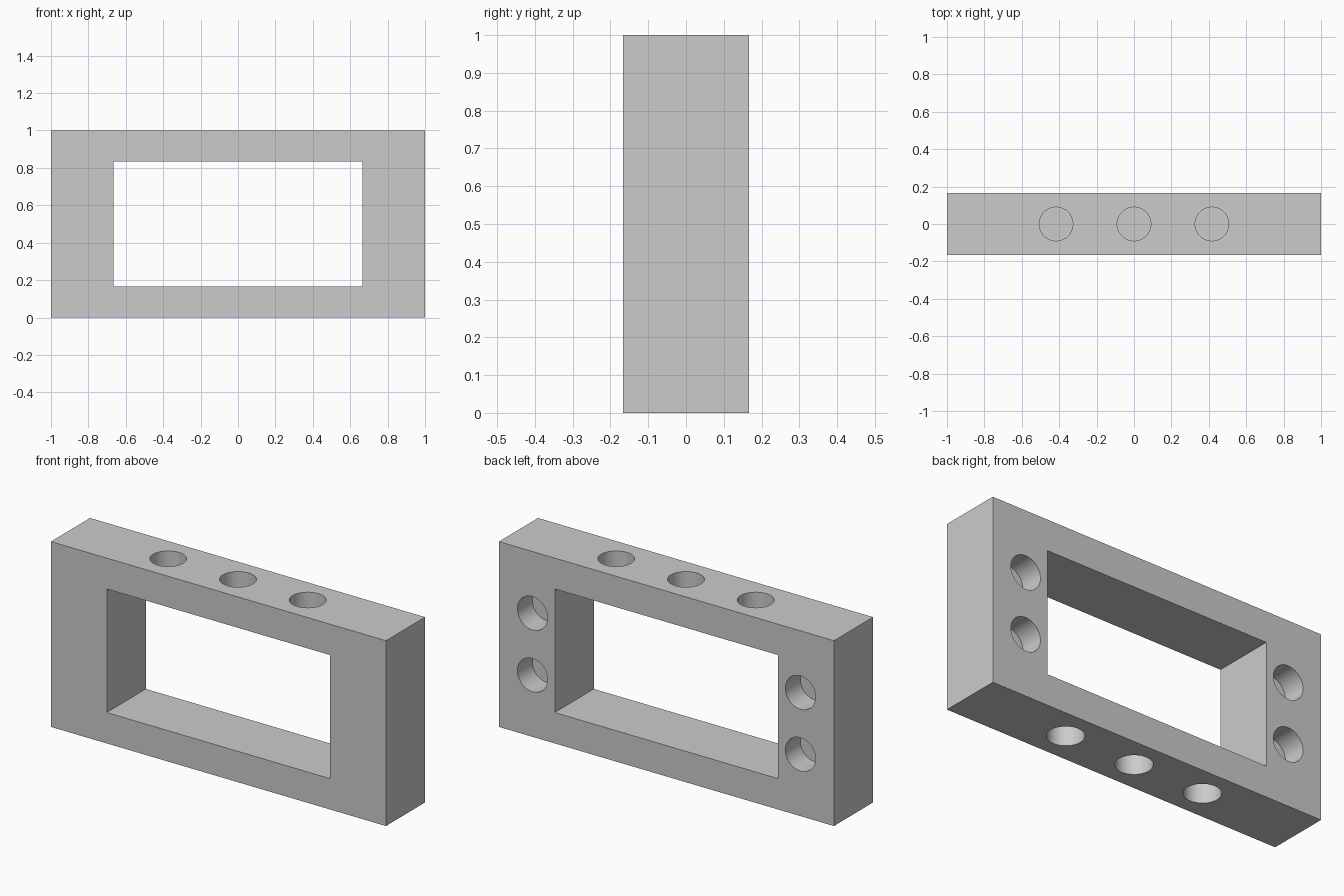
import bpy
import bmesh
from math import radians
from mathutils import Matrix, Vector

if "Cube" in bpy.data.objects:
    bpy.data.objects.remove(bpy.data.objects["Cube"], do_unlink=True)

LENGTH, DEPTH, HEIGHT = 2.0, 1 / 3, 1.0
RADIUS, HOLE_DEPTH = 0.09, 0.127


def add_box(bm, size, centre):
    matrix = Matrix.Translation(centre) @ Matrix.Diagonal((*size, 1))
    bmesh.ops.create_cube(bm, size=1, matrix=matrix)


def add_hole(bm, mouth, direction):
    """Cylinder reaching equally far inside and outside the surface."""
    turn = Vector(direction).to_track_quat("Z", "Y").to_matrix().to_4x4()
    bmesh.ops.create_cone(bm, cap_ends=True, segments=64, radius1=RADIUS,
                          radius2=RADIUS, depth=2 * HOLE_DEPTH,
                          matrix=Matrix.Translation(mouth) @ turn)


def make_object(name, bm):
    mesh = bpy.data.meshes.new(name)
    bm.to_mesh(mesh)
    bm.free()
    obj = bpy.data.objects.new(name, mesh)
    bpy.context.collection.objects.link(obj)
    return obj


# Solid block
bm = bmesh.new()
add_box(bm, (LENGTH, DEPTH, HEIGHT), (0, 0, HEIGHT / 2))
frame = make_object("rectangular_frame", bm)

# Window opening and blind holes
bm = bmesh.new()
add_box(bm, (LENGTH * 2 / 3, 1, HEIGHT * 2 / 3), (0, 0, HEIGHT / 2))
for x in (-5 / 12, 0, 5 / 12):
    add_hole(bm, (x, 0, HEIGHT), (0, 0, 1))
    add_hole(bm, (x, 0, 0), (0, 0, 1))
for x in (-0.8, 0.8):
    for z in (1 / 3, 2 / 3):
        add_hole(bm, (x, DEPTH / 2, z), (0, 1, 0))
cutter = make_object("opening_cutter", bm)
cutter.hide_render = True

# Cut the openings, then drop the cutter
cut = frame.modifiers.new("openings", "BOOLEAN")
cut.operation = "DIFFERENCE"
cut.solver = "EXACT"
cut.object = cutter
bpy.ops.object.select_all(action="DESELECT")
frame.select_set(True)
bpy.context.view_layer.objects.active = frame
bpy.ops.object.modifier_apply(modifier=cut.name)
bpy.data.objects.remove(cutter, do_unlink=True)
bpy.ops.object.shade_smooth_by_angle(angle=radians(30))

# Plain grey
grey = bpy.data.materials.new("light_grey")
grey.use_nodes = True
colour = (0.6, 0.6, 0.6, 1)
grey.diffuse_color = colour
grey.node_tree.nodes["Principled BSDF"].inputs["Base Color"].default_value = colour
frame.data.materials.clear()
frame.data.materials.append(grey)
